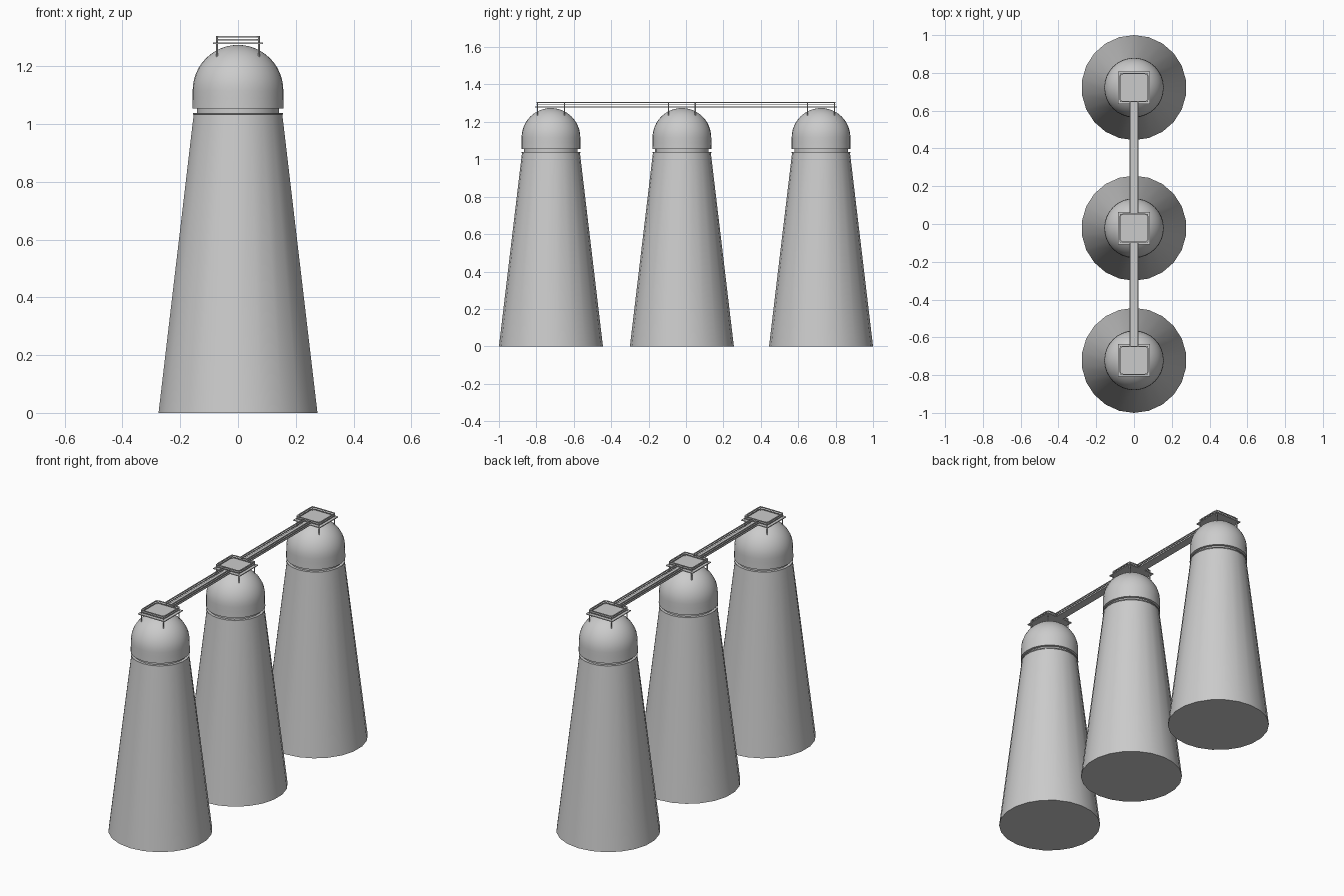
import bpy, bmesh
from math import sin, cos, pi

if "Cube" in bpy.data.objects:
    bpy.data.objects.remove(bpy.data.objects["Cube"])

TOWERS = {"front": -0.722, "middle": -0.022, "back": 0.722}
DECK_Z = 1.281


def finish(name, bm, loc=(0, 0, 0), smooth=False):
    bmesh.ops.recalc_face_normals(bm, faces=bm.faces)
    me = bpy.data.meshes.new(name)
    bm.to_mesh(me)
    bm.free()
    ob = bpy.data.objects.new(name, me)
    ob.location = loc
    bpy.context.collection.objects.link(ob)
    if smooth:
        bpy.ops.object.select_all(action='DESELECT')
        ob.select_set(True)
        bpy.context.view_layer.objects.active = ob
        bpy.ops.object.shade_smooth_by_angle(angle=0.6)
    return ob


def bridge(bm, a, b):
    for i in range(len(a)):
        j = (i + 1) % len(a)
        bm.faces.new((a[i], a[j], b[j], b[i]))


def lathe(name, profile, n, loc):
    """Revolve (radius, z) pairs around z and close both ends."""
    bm = bmesh.new()
    rings = [[bm.verts.new((r * cos(pi / 2 + 2 * pi * i / n), r * sin(pi / 2 + 2 * pi * i / n), z))
              for i in range(n)] for r, z in profile]
    for a, b in zip(rings, rings[1:]):
        bridge(bm, a, b)
    bm.faces.new(rings[0])
    bm.faces.new(rings[-1])
    return finish(name, bm, loc, True)


def box(name, lo, hi):
    bm = bmesh.new()
    bmesh.ops.create_cube(bm, size=1)
    for v in bm.verts:
        v.co = [(a + b) / 2 + c * (b - a) for a, b, c in zip(lo, hi, v.co)]
    return finish(name, bm)


def rounded_square(half, rad, seg=5):
    pts = []
    for k in range(4):
        sx, sy = ((1, 1), (-1, 1), (-1, -1), (1, -1))[k]
        for i in range(seg + 1):
            t = pi / 2 * (k + i / seg)
            pts.append((sx * (half - rad) + rad * cos(t), sy * (half - rad) + rad * sin(t)))
    return pts


def rail_ring(name, half, rad, width, z0, z1, loc):
    """Rounded square hoop with a rectangular section."""
    bm = bmesh.new()
    section = ((half, rad, z0), (half, rad, z1), (half - width, rad - width, z1), (half - width, rad - width, z0))
    loops = [[bm.verts.new((x, y, z)) for x, y in rounded_square(h, r)] for h, r, z in section]
    for k in range(4):
        bridge(bm, loops[k], loops[(k + 1) % 4])
    return finish(name, bm, loc)


for label, y in TOWERS.items():
    loc = (0, y, 0)
    # Tapered tower with a small lip and recessed neck
    lathe(label + "_tower", [(0.278, 0), (0.155, 1.033), (0.158, 1.034), (0.158, 1.039),
                             (0.143, 1.039), (0.143, 1.06)], 22, loc)
    # Domed roof
    dome = [(0.145, 1.054), (0.158, 1.054), (0.157, 1.09)]
    dome += [(0.157 * cos(t), 1.116 + 0.158 * sin(t)) for t in [pi / 2 * i / 12 for i in range(12)]]
    dome.append((0.002, 1.274))
    lathe(label + "_dome", dome, 32, loc)
    # Lookout platform, corner posts and rails
    box(label + "_platform", (-0.086, y - 0.086, DECK_Z - 0.003), (0.086, y + 0.086, DECK_Z + 0.002))
    for i, (sx, sy) in enumerate(((1, 1), (-1, 1), (-1, -1), (1, -1))):
        bm = bmesh.new()
        bmesh.ops.create_cone(bm, cap_ends=True, segments=8, radius1=0.0035, radius2=0.0035, depth=0.08)
        finish(f"{label}_post_{i}", bm, (sx * 0.072, y + sy * 0.072, 1.265), True)
    for part, z in (("lower", 1.289), ("upper", 1.3)):
        rail_ring(f"{label}_{part}_rail", 0.077, 0.02, 0.006, z, z + 0.005, loc)

# Walkways with a pair of rails on each side
ys = list(TOWERS.values())
for i, (a, b) in enumerate(zip(ys, ys[1:])):
    y0, y1 = a + 0.075, b - 0.075
    box(f"walkway_{i}", (-0.023, y0, DECK_Z - 0.003), (0.023, y1, DECK_Z + 0.002))
    for side, x in (("left", -0.021), ("right", 0.021)):
        for part, z in (("lower", 1.289), ("upper", 1.3)):
            box(f"walkway_{i}_{side}_{part}_rail", (x - 0.0025, y0, z), (x + 0.0025, y1, z + 0.005))
